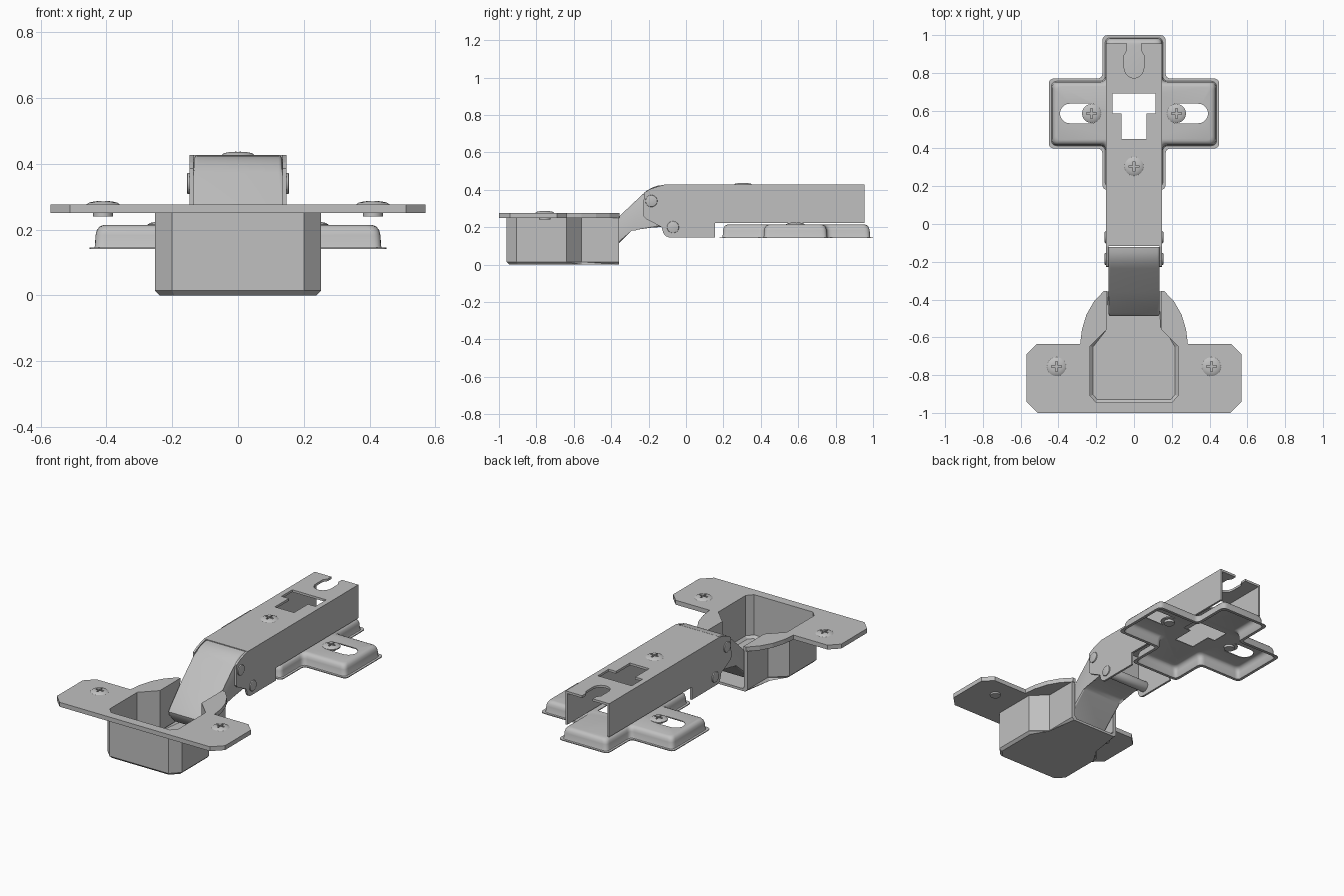
import bpy, bmesh, math
from mathutils import Vector, Matrix

cube = bpy.data.objects.get("Cube")
if cube:
    bpy.data.objects.remove(cube, do_unlink=True)

steel = bpy.data.materials.new("brushed steel grey")
steel.use_nodes = True
GREY = (0.53, 0.53, 0.53, 1)
steel.diffuse_color = GREY
steel.node_tree.nodes["Principled BSDF"].inputs["Base Color"].default_value = GREY


def finish(name, bm, smooth=False):
    bmesh.ops.recalc_face_normals(bm, faces=bm.faces)
    mesh = bpy.data.meshes.new(name)
    bm.to_mesh(mesh)
    bm.free()
    mesh.materials.append(steel)
    obj = bpy.data.objects.new(name, mesh)
    bpy.context.collection.objects.link(obj)
    if smooth:
        shade(obj)
    return obj


def activate(obj):
    bpy.ops.object.select_all(action='DESELECT')
    obj.select_set(True)
    bpy.context.view_layer.objects.active = obj


def shade(obj):
    activate(obj)
    bpy.ops.object.shade_smooth_by_angle(angle=math.radians(35))


def apply_modifier(obj, kind, **settings):
    mod = obj.modifiers.new(kind.title(), kind)
    for key, value in settings.items():
        setattr(mod, key, value)
    activate(obj)
    bpy.ops.object.modifier_apply(modifier=mod.name)


def cut(obj, cutter, keep=False):
    cutter.hide_render = True
    apply_modifier(obj, 'BOOLEAN', operation='DIFFERENCE', solver='EXACT', object=cutter)
    if not keep:
        bpy.data.objects.remove(cutter, do_unlink=True)


def prism(name, pts, lo, hi, axis='Z', bevel=0, pick=None, smooth=False, segments=1):
    """Extrude an (x, y) outline along z, or a (y, z) outline along x."""
    bm = bmesh.new()
    place = (lambda a, b, h: (a, b, h)) if axis == 'Z' else (lambda a, b, h: (h, a, b))
    rings = [[bm.verts.new(place(a, b, h)) for a, b in pts] for h in (lo, hi)]
    for ring in rings:
        bm.faces.new(ring)
    n = len(pts)
    for i in range(n):
        j = (i + 1) % n
        bm.faces.new((rings[0][i], rings[0][j], rings[1][j], rings[1][i]))
    if bevel:
        edges = [e for e in bm.edges if pick(*[v.co for v in e.verts])]
        bmesh.ops.bevel(bm, geom=edges, offset=bevel, segments=segments,
                        profile=0.5, affect='EDGES')
    return finish(name, bm, smooth)


def mirrored(half):
    """Close a right-hand half outline across x = 0."""
    return half + [(-x, y) for x, y in reversed(half)]


def rounded(pts, r, steps=5):
    """Replace each corner by a small curve."""
    out = []
    for i, p in enumerate(pts):
        p = Vector(p)
        a = p + (Vector(pts[i - 1]) - p).normalized() * r
        b = p + (Vector(pts[(i + 1) % len(pts)]) - p).normalized() * r
        for k in range(steps + 1):
            t = k / steps
            out.append(tuple(a * (1 - t) ** 2 + p * 2 * t * (1 - t) + b * t * t))
    return out


def slot(cx, cy, half_length, r, steps=10):
    """Stadium outline lying along x."""
    pts = []
    for side in (1, -1):
        for k in range(steps + 1):
            a = math.pi * (k / steps - 0.5)
            pts.append((cx + side * (half_length - r + r * math.cos(a)),
                        cy + side * r * math.sin(a)))
    return pts


# Cup and mounting flange, hollowed by one pocket that opens to the back
cup = prism("hinge_cup", mirrored([(0.2, -0.96), (0.253, -0.905), (0.253, -0.64),
                                   (0.165, -0.56), (0.165, -0.358)]), 0, 0.255,
            bevel=0.015, pick=lambda a, b: max(a.z, b.z) < 0.01 and min(a.y, b.y) < -0.4)
flange = prism("cup_flange", mirrored([
    (0.51, -1), (0.57, -0.94), (0.57, -0.69), (0.515, -0.635), (0.285, -0.635),
    (0.276, -0.56), (0.252, -0.48), (0.212, -0.41), (0.16, -0.355)]), 0.25, 0.277)
pocket = prism("pocket_cutter", mirrored([
    (0.2, -0.945), (0.232, -0.91), (0.232, -0.645), (0.142, -0.555), (0.142, -0.3)]),
    0.015, 0.4, bevel=0.015, pick=lambda a, b: max(a.z, b.z) < 0.02)
cut(cup, pocket, keep=True)
cut(flange, pocket)

# Cranked link between cup and arm
prism("cranked_link", [
    (-0.122, 0.425), (-0.15, 0.422), (-0.18, 0.412), (-0.21, 0.395), (-0.235, 0.373),
    (-0.36, 0.255), (-0.47, 0.15), (-0.488, 0.125), (-0.482, 0.1), (-0.43, 0.045),
    (-0.29, 0.182), (-0.275, 0.194), (-0.255, 0.2), (-0.122, 0.2)],
    -0.135, 0.135, axis='X', bevel=0.012, segments=3, smooth=True,
    pick=lambda a, b: abs(a.x - b.x) < 0.01 and min(a.y, b.y) < -0.13)

# Arm channel: two side walls and a slotted top
for side, name in ((1, "left"), (-1, "right")):
    lo, hi = sorted((side * 0.136, side * 0.148))
    prism("arm_wall_" + name, [
        (-0.12, 0.426), (-0.15, 0.418), (-0.19, 0.404), (-0.225, 0.385), (-0.228, 0.26),
        (-0.215, 0.245), (-0.13, 0.2), (-0.122, 0.17), (-0.11, 0.153), (-0.09, 0.145),
        (0.155, 0.145), (0.155, 0.222), (0.955, 0.222), (0.955, 0.426)], lo, hi, axis='X')

top = prism("arm_top", mirrored([(0.148, -0.117), (0.148, 0.955)]), 0.413, 0.427)
tee = mirrored([(0.065, 0.45), (0.065, 0.585), (0.115, 0.585), (0.115, 0.69)])
cut(top, prism("tee_cutter", tee, 0.4, 0.5))
arc = [(0.052 * math.sin(a), 0.828 - 0.055 * math.cos(a))
       for a in (math.pi * k / 16 for k in range(1, 9))]
cut(top, prism("notch_cutter", mirrored(arc + [(0.052, 0.895), (0.036, 0.92), (0.036, 1)]),
               0.4, 0.5))


# Cross-shaped pressed base plate
def cross(d):
    x, w = 0.451 - d, 0.167 - d
    y0, y1, y2, y3 = 0.18 + d, 0.4 + d, 0.77 - d, 1 - d
    pts = mirrored([(w, y0), (w, y1), (x, y1), (x, y2), (w, y2), (w, y3)])
    return rounded(pts, 0.03)


bm = bmesh.new()
rings = []
for d, z in ((0, 0.146), (0.014, 0.146), (0.016, 0.15), (0.018, 0.183),
             (0.022, 0.198), (0.03, 0.209), (0.042, 0.214)):
    rings.append([bm.verts.new((x, y, z)) for x, y in cross(d)])
for a, b in zip(rings, rings[1:]):
    for i in range(len(a)):
        j = (i + 1) % len(a)
        bm.faces.new((a[i], a[j], b[j], b[i]))
bm.faces.new(rings[-1])
base = finish("base_plate", bm)
if base.data.polygons[-1].normal.z < 0:
    base.data.flip_normals()
apply_modifier(base, 'SOLIDIFY', thickness=0.005, offset=-1)
cut(base, prism("base_tee_cutter", tee, 0.1, 0.3))
for side in (1, -1):
    cut(base, prism("slot_cutter", slot(side * 0.285, 0.585, 0.107, 0.052), 0.1, 0.3))
shade(base)


# Cross-head screws: domed head, shank and driver recess
def screw(name, x, y, z, bottom):
    profile = [(0, bottom), (0.03, bottom), (0.03, z - 0.004), (0.05, z - 0.004), (0.05, z + 0.002),
               (0.043, z + 0.007), (0.025, z + 0.011), (0, z + 0.012)]
    bm = bmesh.new()
    verts = [bm.verts.new((r, 0, h)) for r, h in profile]
    edges = [bm.edges.new(pair) for pair in zip(verts, verts[1:])]
    bmesh.ops.spin(bm, geom=verts + edges, cent=(0, 0, 0), axis=(0, 0, 1),
                   angle=math.tau, steps=28)
    bmesh.ops.remove_doubles(bm, verts=bm.verts, dist=0.0003)
    bmesh.ops.translate(bm, verts=bm.verts, vec=(x, y, 0))
    obj = finish(name, bm)
    s, l = 0.005, 0.026
    plus = [(s, -l), (s, -s), (l, -s), (l, s), (s, s), (s, l)]
    plus = [(x + a, y + b) for a, b in mirrored(plus)]
    cut(obj, prism("recess_cutter", plus, z + 0.001, z + 0.1))
    shade(obj)


screw("arm_screw", 0, 0.305, 0.425, 0.39)
for side, name in ((1, "left"), (-1, "right")):
    screw("cup_screw_" + name, side * 0.41, -0.755, 0.275, 0.24)
    screw("base_screw_" + name, side * 0.225, 0.585, 0.213, 0.195)

# Pivot pins through the arm walls
for name, y, z in (("front_pivot_pin", -0.185, 0.34), ("rear_pivot_pin", -0.07, 0.2)):
    bm = bmesh.new()
    bmesh.ops.create_cone(bm, cap_ends=True, segments=24, radius1=0.032, radius2=0.032,
                          depth=0.31, matrix=Matrix.Translation((0, y, z))
                          @ Matrix.Rotation(math.pi / 2, 4, 'Y'))
    rims = [e for e in bm.edges if abs(e.verts[0].co.x - e.verts[1].co.x) < 0.01]
    bmesh.ops.bevel(bm, geom=rims, offset=0.004, segments=2, profile=0.5, affect='EDGES')
    finish(name, bm, smooth=True)
